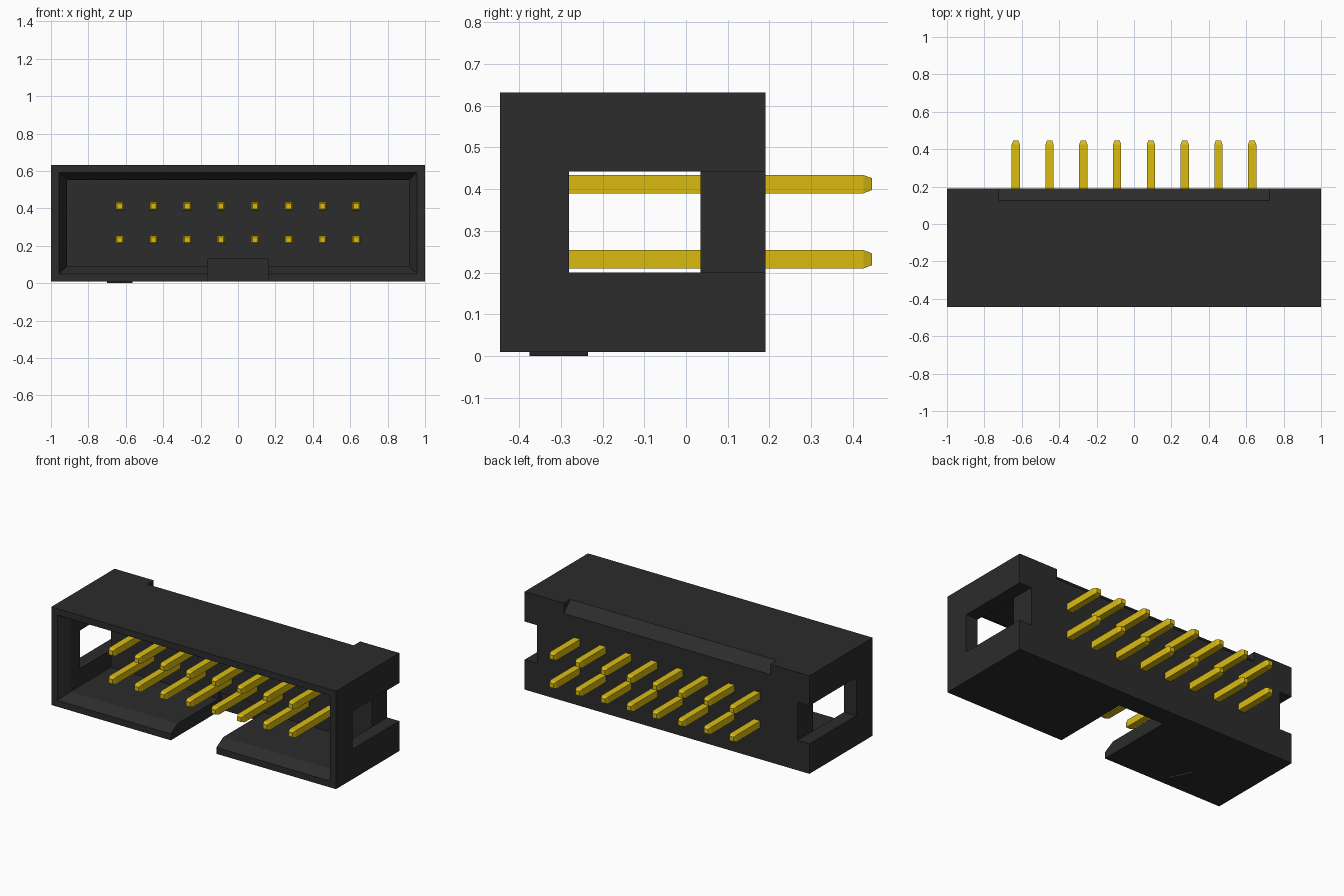
import bpy, bmesh

if "Cube" in bpy.data.objects:
    bpy.data.objects.remove(bpy.data.objects["Cube"])

BLACK = bpy.data.materials.new("black_plastic")
BLACK.diffuse_color = (0.025, 0.025, 0.025, 1)
BLACK.use_nodes = True
BLACK.node_tree.nodes["Principled BSDF"].inputs["Base Color"].default_value = BLACK.diffuse_color
GOLD = bpy.data.materials.new("gold_pin")
GOLD.diffuse_color = (0.70, 0.50, 0.005, 1)
GOLD.use_nodes = True
GOLD.node_tree.nodes["Principled BSDF"].inputs["Base Color"].default_value = GOLD.diffuse_color


def loft(name, rings, mat=None):
    """Skin a list of equal-length closed rings and cap both ends."""
    bm = bmesh.new()
    vs = [[bm.verts.new(p) for p in r] for r in rings]
    n = len(vs[0])
    for a, b in zip(vs, vs[1:]):
        for i in range(n):
            j = (i + 1) % n
            bm.faces.new((a[i], a[j], b[j], b[i]))
    bm.faces.new(vs[0])
    bm.faces.new(vs[-1])
    bmesh.ops.recalc_face_normals(bm, faces=bm.faces)
    mesh = bpy.data.meshes.new(name)
    bm.to_mesh(mesh)
    bm.free()
    ob = bpy.data.objects.new(name, mesh)
    bpy.context.collection.objects.link(ob)
    if mat:
        mesh.materials.append(mat)
    return ob


def rect(y, x0, x1, z0, z1):
    return [(x0, y, z0), (x1, y, z0), (x1, y, z1), (x0, y, z1)]


def box(name, x0, x1, y0, y1, z0, z1, mat=None):
    return loft(name, [rect(y, x0, x1, z0, z1) for y in (y0, y1)], mat)


def cut(target, cutter):
    cutter.hide_render = True
    m = target.modifiers.new("cut", 'BOOLEAN')
    m.solver = 'EXACT'
    m.object = cutter
    bpy.context.view_layer.objects.active = target
    bpy.ops.object.modifier_apply(modifier=m.name)
    bpy.data.objects.remove(cutter)


# Outer shroud
FRONT, BACK, FLOOR = -0.445, 0.19, 0.035
housing = box("housing", -1, 1, FRONT, BACK, 0.01, 0.632, BLACK)

# Socket cavity with a bevelled mouth
cut(housing, loft("cavity_cutter", [
    rect(FRONT - 0.1, -0.957, 0.957, 0.05, 0.592),
    rect(FRONT, -0.957, 0.957, 0.05, 0.592),
    rect(FRONT + 0.07, -0.915, 0.915, 0.09, 0.552),
    rect(FLOOR, -0.915, 0.915, 0.09, 0.552)], BLACK))

# End windows that run out as slots at the back
for s in (-1, 1):
    x0, x1 = sorted((s * 0.915, s * 1.1))
    cut(housing, box("window_cutter", x0, x1, -0.28, 0.3, 0.20, 0.442, BLACK))

# Key slot through the bottom wall
cut(housing, box("key_slot_cutter", -0.16, 0.16, -0.6, 0.065, -0.1, 0.13, BLACK))

# Sloped relief on the rear top edge
slope = [(0.045, 0.712), (0.27, 0.712), (0.27, 0.487)]
cut(housing, loft("relief_cutter", [[(x, y, z) for y, z in slope]
                                   for x in (-0.725, 0.725)], BLACK))

# Raised pin-one triangle under the housing
tri = [(-0.70, -0.375), (-0.565, -0.375), (-0.6325, -0.235)]
loft("pin_one_mark", [[(x, y, z) for x, y in tri] for z in (0.0, 0.012)], BLACK)

# Two rows of eight square pins with tapered tips
for row, z in enumerate((0.232, 0.412)):
    for col in range(8):
        x = (col - 3.5) * 0.1805
        loft(f"pin_{row + 1}_{col + 1}", [
            rect(y, x - h, x + h, z - h, z + h) for y, h in
            ((-0.375, 0.014), (-0.353, 0.022), (0.425, 0.022), (0.446, 0.014))], GOLD)
